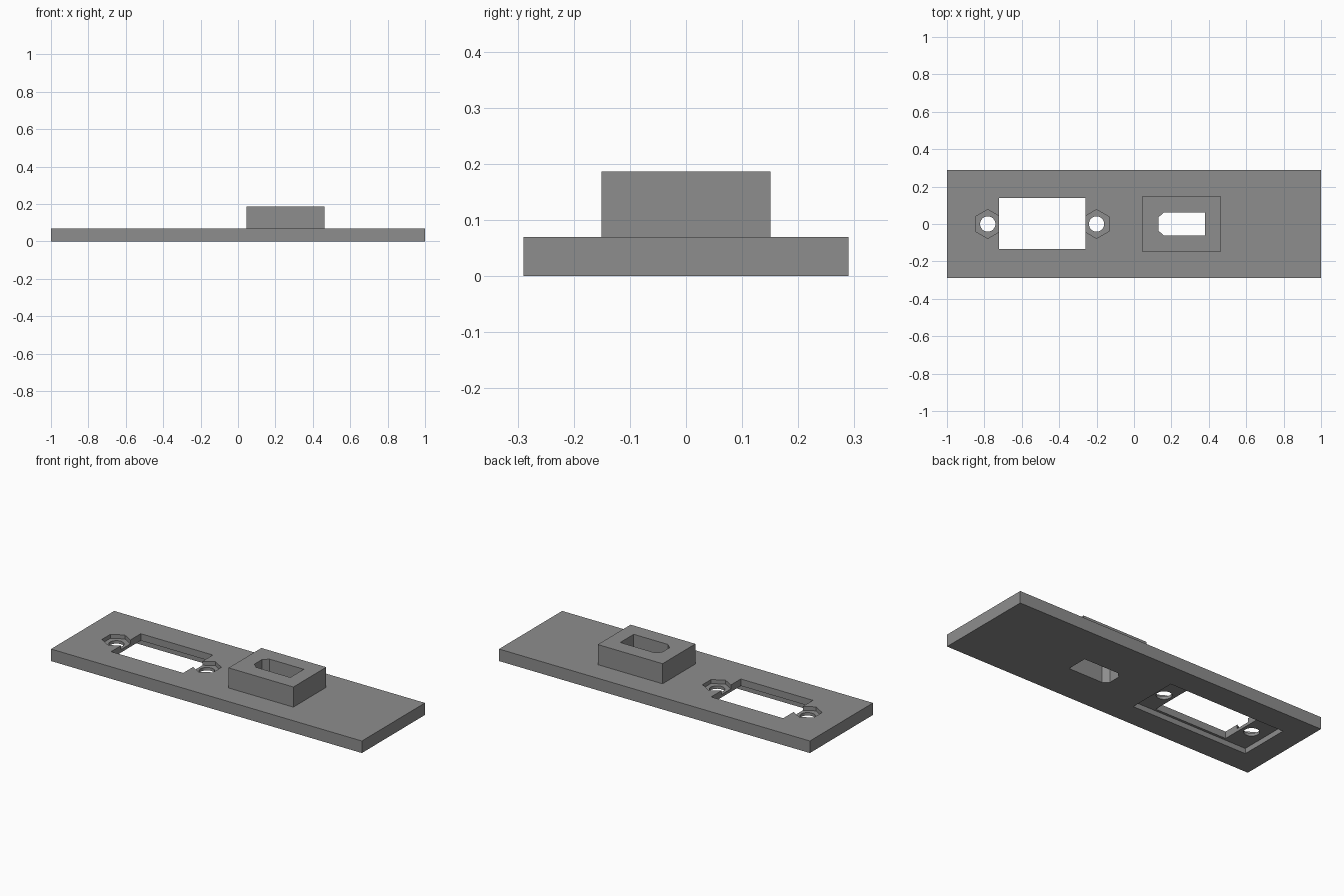
import bpy, bmesh, math

if "Cube" in bpy.data.objects:
    bpy.data.objects.remove(bpy.data.objects["Cube"])

grey = bpy.data.materials.new("mid grey")
grey.diffuse_color = (0.27, 0.27, 0.27, 1)
grey.use_nodes = True
grey.node_tree.nodes["Principled BSDF"].inputs["Base Color"].default_value = grey.diffuse_color


def prism(name, pts, z0, z1):
    """Extrude a 2D outline from z0 to z1."""
    bm = bmesh.new()
    face = bm.faces.new([bm.verts.new((x, y, z0)) for x, y in pts])
    ext = bmesh.ops.extrude_face_region(bm, geom=[face])
    for v in ext["geom"]:
        if isinstance(v, bmesh.types.BMVert):
            v.co.z = z1
    bmesh.ops.recalc_face_normals(bm, faces=bm.faces)
    mesh = bpy.data.meshes.new(name)
    bm.to_mesh(mesh)
    bm.free()
    mesh.materials.append(grey)
    ob = bpy.data.objects.new(name, mesh)
    bpy.context.collection.objects.link(ob)
    return ob


def rect(x0, x1, y0, y1):
    return [(x0, y0), (x1, y0), (x1, y1), (x0, y1)]


def ngon(cx, r, n):
    return [(cx + r * math.sin(2 * math.pi * i / n),
             r * math.cos(2 * math.pi * i / n)) for i in range(n)]


def combine(target, tool, operation):
    mod = target.modifiers.new(tool.name, 'BOOLEAN')
    mod.object, mod.operation, mod.solver = tool, operation, 'EXACT'
    tool.hide_render = True
    tool.hide_viewport = True


# Plate with the raised socket block
T = 0.07
panel = prism("panel", rect(-1, 1, -0.29, 0.29), 0, T)
combine(panel, prism("socket_block", rect(0.045, 0.462, -0.151, 0.151), 0.03, 0.187), 'UNION')

# Keyed slot through the block, chamfered on one end
slot = [(0.16, -0.062), (0.38, -0.062), (0.38, 0.062), (0.16, 0.062), (0.13, 0.035), (0.13, -0.035)]
cutters = [prism("slot_cutter", slot, -0.1, 0.3)]

# Connector window and shallow recess on the underside
cutters.append(prism("window_cutter", rect(-0.722, -0.258, -0.135, 0.138), -0.1, 0.2))
cutters.append(prism("recess_cutter", rect(-0.865, -0.12, -0.149, 0.149), -0.1, 0.03))

# Screw holes with hexagonal nut pockets
for cx in (-0.782, -0.2):
    cutters.append(prism("nut_pocket_cutter", ngon(cx, 0.077, 6), 0.047, 0.2))
    cutters.append(prism("screw_hole_cutter", ngon(cx, 0.041, 32), -0.1, 0.2))
for c in cutters:
    combine(panel, c, 'DIFFERENCE')

# Bake the booleans and drop the helpers
bpy.context.view_layer.update()
baked = bpy.data.meshes.new_from_object(panel.evaluated_get(bpy.context.evaluated_depsgraph_get()))
panel.modifiers.clear()
panel.data = baked
baked.materials.clear()
baked.materials.append(grey)
for p in baked.polygons:
    p.material_index = 0
for ob in list(bpy.data.objects):
    if ob != panel:
        bpy.data.objects.remove(ob)
bpy.context.view_layer.objects.active = panel
panel.select_set(True)
bpy.ops.object.shade_smooth_by_angle(angle=math.radians(30))
